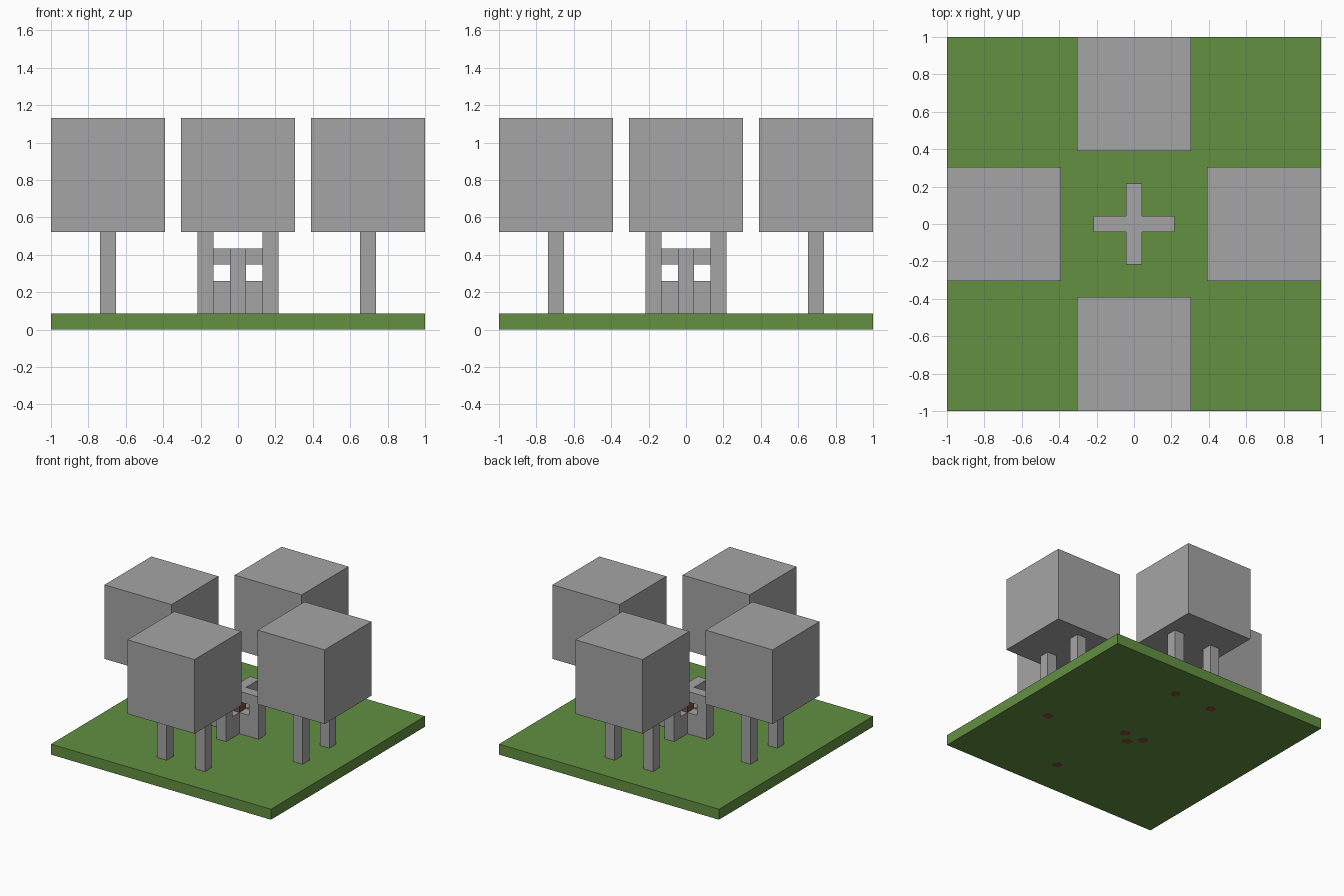
import bpy, bmesh, math
from mathutils import Matrix, Vector

cube = bpy.data.objects.get("Cube")
if cube:
    bpy.data.objects.remove(cube, do_unlink=True)

U = 2 / 23  # one building block


def material(name, color):
    m = bpy.data.materials.new(name)
    m.use_nodes = True
    m.diffuse_color = (*color, 1)
    m.node_tree.nodes["Principled BSDF"].inputs["Base Color"].default_value = (*color, 1)
    return m


GREEN = material("grass green", (0.122, 0.279, 0.053))
GREY = material("stone grey", (0.376, 0.376, 0.376))
BROWN = material("red brown", (0.205, 0.076, 0.053))


def finish(name, bm, mat):
    bmesh.ops.recalc_face_normals(bm, faces=bm.faces[:])
    mesh = bpy.data.meshes.new(name)
    bm.to_mesh(mesh)
    bm.free()
    mesh.materials.append(mat)
    obj = bpy.data.objects.new(name, mesh)
    bpy.context.collection.objects.link(obj)
    return obj


def box(name, center, half, z0, z1, mat):
    """Square box, in block units."""
    bm = bmesh.new()
    size = Matrix.Diagonal((2 * half * U, 2 * half * U, (z1 - z0) * U, 1))
    place = Matrix.Translation(Vector((center[0], center[1], (z0 + z1) / 2)) * U)
    bmesh.ops.create_cube(bm, size=1, matrix=place @ size)
    return finish(name, bm, mat)


def arm(name, turn):
    """Bracket-shaped arm with a window beside the middle column."""
    profile = [(.5, 1), (2.5, 1), (2.5, 5), (.5, 5), (.5, 4), (1.5, 4), (1.5, 3), (.5, 3)]
    bm = bmesh.new()
    face = bm.faces.new([bm.verts.new((r * U, -U / 2, z * U)) for r, z in profile])
    side = bmesh.ops.extrude_face_region(bm, geom=[face])
    verts = [v for v in side["geom"] if isinstance(v, bmesh.types.BMVert)]
    bmesh.ops.translate(bm, verts=verts, vec=(0, U, 0))
    bmesh.ops.rotate(bm, verts=bm.verts, matrix=Matrix.Rotation(turn, 3, 'Z'))
    return finish(name, bm, GREY)


def peg(name, x, y):
    """Flat six-sided peg end under the base."""
    bm = bmesh.new()
    bmesh.ops.create_cone(bm, cap_ends=True, segments=6, radius1=.04, radius2=.04, depth=.006,
                          matrix=Matrix.Translation((x * U, y * U, .003)))
    return finish(name, bm, BROWN)


# Ground slab
box("base", (0, 0), 11.5, .01, 1, GREEN)

# Four raised blocks on pairs of legs, and the arms of the middle cross
for i, side in enumerate(("left", "back", "right", "front")):
    turn = i * math.pi / 2
    spin = Matrix.Rotation(turn, 2)
    box(side + "_block", spin @ Vector((8, 0)), 3.5, 6, 13, GREY)
    for label, t in (("a", -2), ("b", 2)):
        box(f"{side}_leg_{label}", spin @ Vector((8, t)), .5, 1, 6, GREY)
    arm(side + "_arm", turn)

# Middle column with a brown core at window height
box("column_foot", (0, 0), .5, 1, 3, GREY)
box("column_core", (0, 0), .5, 3, 4, BROWN)
box("column_top", (0, 0), .5, 4, 5, GREY)

# Peg ends on the underside
for n, (x, y) in enumerate([(8, -2), (2, 8), (-2, 8), (2, -8), (1, 0), (-1, 0), (0, -1)]):
    peg(f"peg_{n + 1}", x, y)
